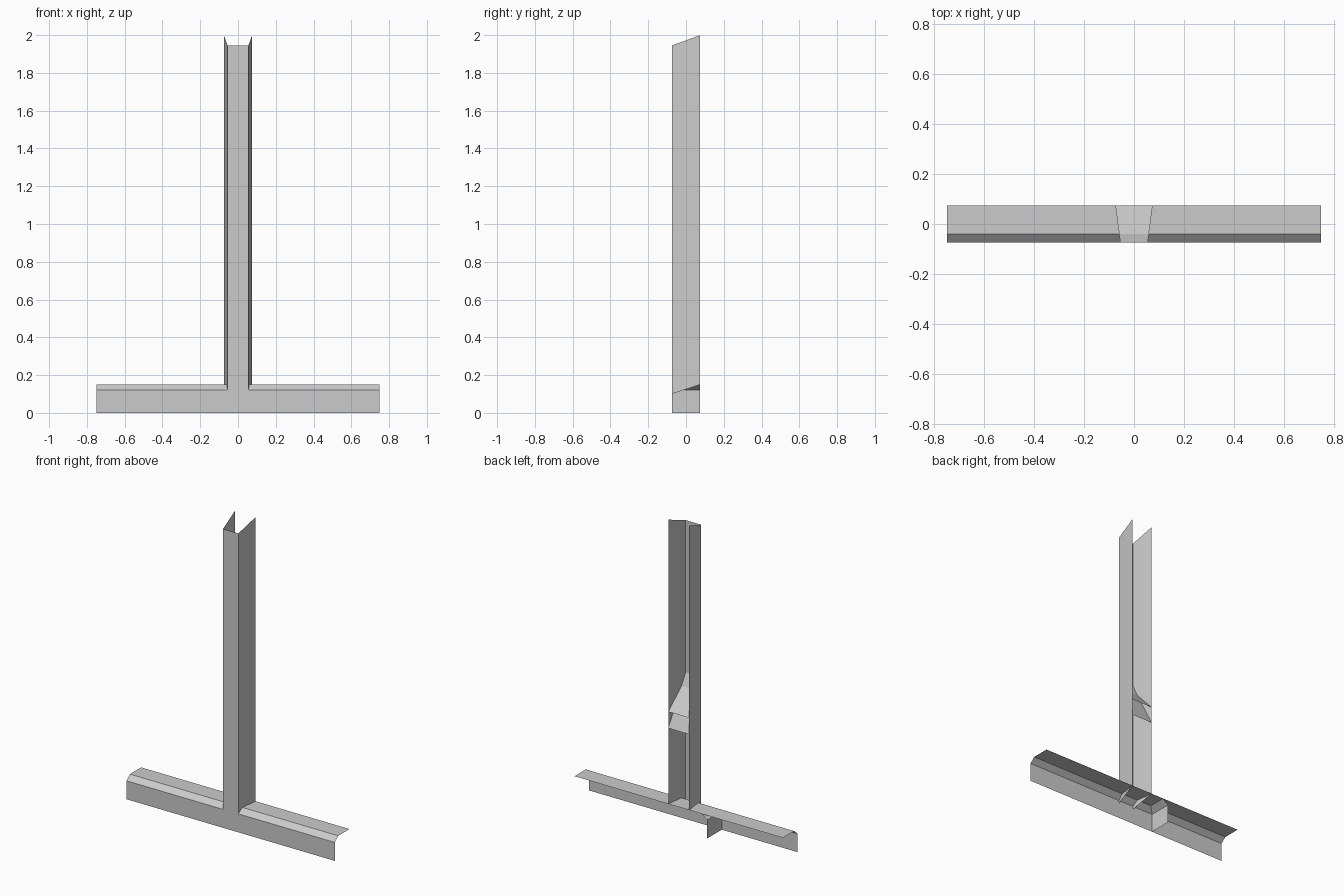
import bpy

if "Cube" in bpy.data.objects:
    bpy.data.objects.remove(bpy.data.objects["Cube"])

FRONT, BACK = -0.075, 0.075


def sheet(name, rows):
    """Thin sheet lofted between equal-length rows of points."""
    n = len(rows[0])
    verts = [p for row in rows for p in row]
    faces = [(r * n + i, r * n + i + 1, (r + 1) * n + i + 1, (r + 1) * n + i)
             for r in range(len(rows) - 1) for i in range(n - 1)]
    mesh = bpy.data.meshes.new(name)
    mesh.from_pydata(verts, [], faces)
    mesh.update()
    obj = bpy.data.objects.new(name, mesh)
    bpy.context.collection.objects.link(obj)
    return obj


def half_width(y):
    """The upright channel flares towards the back."""
    return 0.055 + 0.02 * (y - FRONT) / (BACK - FRONT)


def across(profile):
    """Span a (y, z) profile between the two walls of the channel."""
    return [[(s * half_width(y), y, z) for y, z in profile] for s in (-1, 1)]


# Base beam: front panel, chamfer and top plate
base = [(FRONT, 0), (FRONT, 0.12), (-0.04, 0.15), (BACK, 0.15)]
sheet("base_beam", [[(x, y, z) for y, z in base] for x in (0.75, -0.75)])

# Upright: open-backed channel with slanted ends
plan = [(-0.075, BACK), (-0.055, FRONT), (0.055, FRONT), (0.075, BACK)]
sheet("upright_channel", [
    [(x, y, 0.10 if y < 0 else 0.15) for x, y in plan],
    [(x, y, 1.945 if y < 0 else 2.0) for x, y in plan]])

# Brace inside the upright: steep plate with a second plate branching off
sheet("brace_lower_plate", across([(-0.0745, 0.955), (-0.04, 0.878), (BACK, 0.643)]))
sheet("brace_upper_plate", across([(-0.04, 0.878), (BACK, 0.75)]))

# Rib under the base, chamfered and mitred into the beam
sheet("base_rib", [
    [(-0.205, FRONT, 0), (-0.205, FRONT, 0.12), (-0.165, -0.04, 0.15)],
    [(-0.205, BACK, 0), (-0.205, BACK, 0.12), (-0.165, BACK, 0.15)]])
